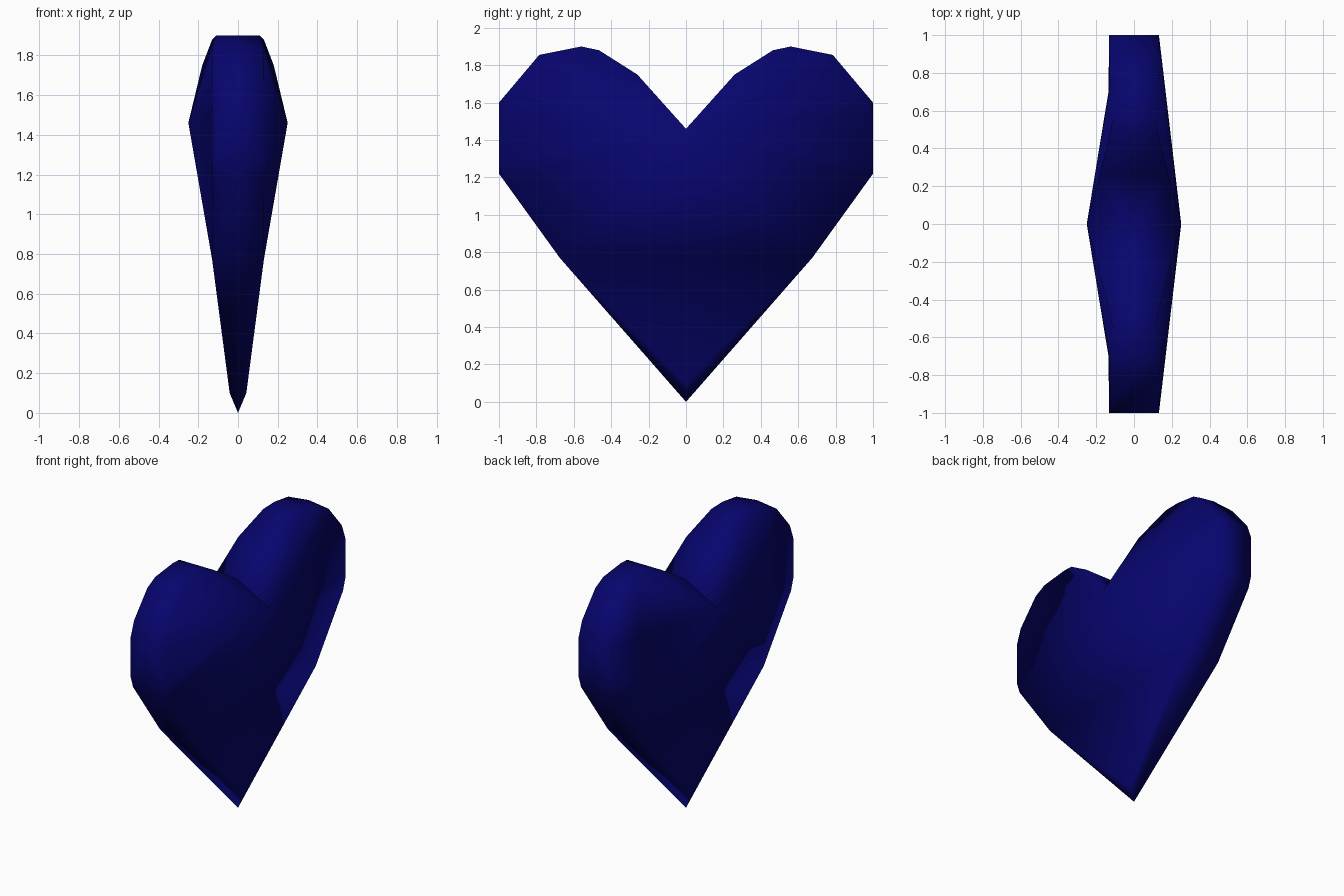
import bpy
import bmesh
from mathutils import Vector

if "Cube" in bpy.data.objects:
    bpy.data.objects.remove(bpy.data.objects["Cube"])

# Half outline of the heart, from lower flank round the lobe:
# (y, z, half thickness, corner softening on the two sides)
RIM = [(0.675, 0.77, 0.13, 0), (1.0, 1.22, 0.132, 0.045), (1.0, 1.60, 0.132, 0.06),
       (0.785, 1.855, 0.13, 0.05), (0.56, 1.90, 0.11, 0), (0.465, 1.88, 0.13, 0),
       (0.26, 1.75, 0.18, 0)]
INNER = [(0.69, 1.18, 0.135), (0.70, 1.50, 0.135)]   # flatter lobe on the -x side

bm = bmesh.new()
tip = bm.verts.new((0, 0, 0))
saddle = bm.verts.new((0, 0, 1.46))
notch = {s: bm.verts.new((s * 0.25, 0, 1.46)) for s in (1, -1)}
chin = {s: bm.verts.new((s * 0.042, 0, 0.10)) for s in (1, -1)}


def side_groups(s, m):
    """Side vertices for every outline point; softened corners give two."""
    pts = [Vector((s * t, m * y, z)) for y, z, t, c in RIM]
    groups = []
    for i, (p, row) in enumerate(zip(pts, RIM)):
        c = row[3]
        if c:
            ends = [p + (pts[j] - p).normalized() * c for j in (i - 1, i + 1)]
        else:
            ends = [p]
        groups.append([bm.verts.new(e) for e in ends])
    return groups


for m in (1, -1):
    mid = [bm.verts.new((0, m * y, z)) for y, z, t, c in RIM]
    for s in (1, -1):
        groups = side_groups(s, m)
        loop = [v for g in groups for v in g]
        # Broad lobe face
        if s == 1:
            for a, b in zip(loop, loop[1:]):
                bm.faces.new((notch[s], a, b))
        else:
            i0, i1 = [bm.verts.new((s * t, m * y, z)) for y, z, t in INNER]
            bm.faces.new((notch[s], loop[0], i0))
            bm.faces.new((notch[s], i0, i1))
            bm.faces.new((notch[s], i1, loop[6]))
            for a, b in zip(loop[:2], loop[1:3]):
                bm.faces.new((i0, a, b))
            bm.faces.new((i0, loop[2], loop[3], i1))
            for a, b in zip(loop[3:6], loop[4:7]):
                bm.faces.new((i1, a, b))
            for a, b in zip(loop[6:], loop[7:]):
                bm.faces.new((notch[s], a, b))
        # Lower flank and half of the rim band
        bm.faces.new((chin[s], tip, loop[0]))
        bm.faces.new((tip, mid[0], loop[0]))
        gs, ms = groups + [[notch[s]]], mid + [saddle]
        for i in range(len(gs) - 1):
            bm.faces.new((gs[i][-1], gs[i + 1][0], ms[i + 1], ms[i]))
            if len(gs[i]) == 2:
                bm.faces.new((gs[i][0], gs[i][1], ms[i]))
        # Half of the centre panel
        bm.faces.new((notch[s], loop[0], chin[s]))

bmesh.ops.recalc_face_normals(bm, faces=bm.faces[:])
# Centre panel: turn the middle edge so the crease runs across the heart
middle = [e for e in bm.edges if any(set(e.verts) == {notch[s], chin[s]} for s in (1, -1))]
bmesh.ops.rotate_edges(bm, edges=middle, use_ccw=False)

mesh = bpy.data.meshes.new("heart")
bm.to_mesh(mesh)
bm.free()
heart = bpy.data.objects.new("heart", mesh)
bpy.context.collection.objects.link(heart)

# Deep blue finish, smooth all over
mat = bpy.data.materials.new("deep_blue")
mat.diffuse_color = (0.002, 0.0015, 0.155, 1)
mat.use_nodes = True
mat.node_tree.nodes["Principled BSDF"].inputs["Base Color"].default_value = mat.diffuse_color
mesh.materials.append(mat)
mesh.shade_smooth()
